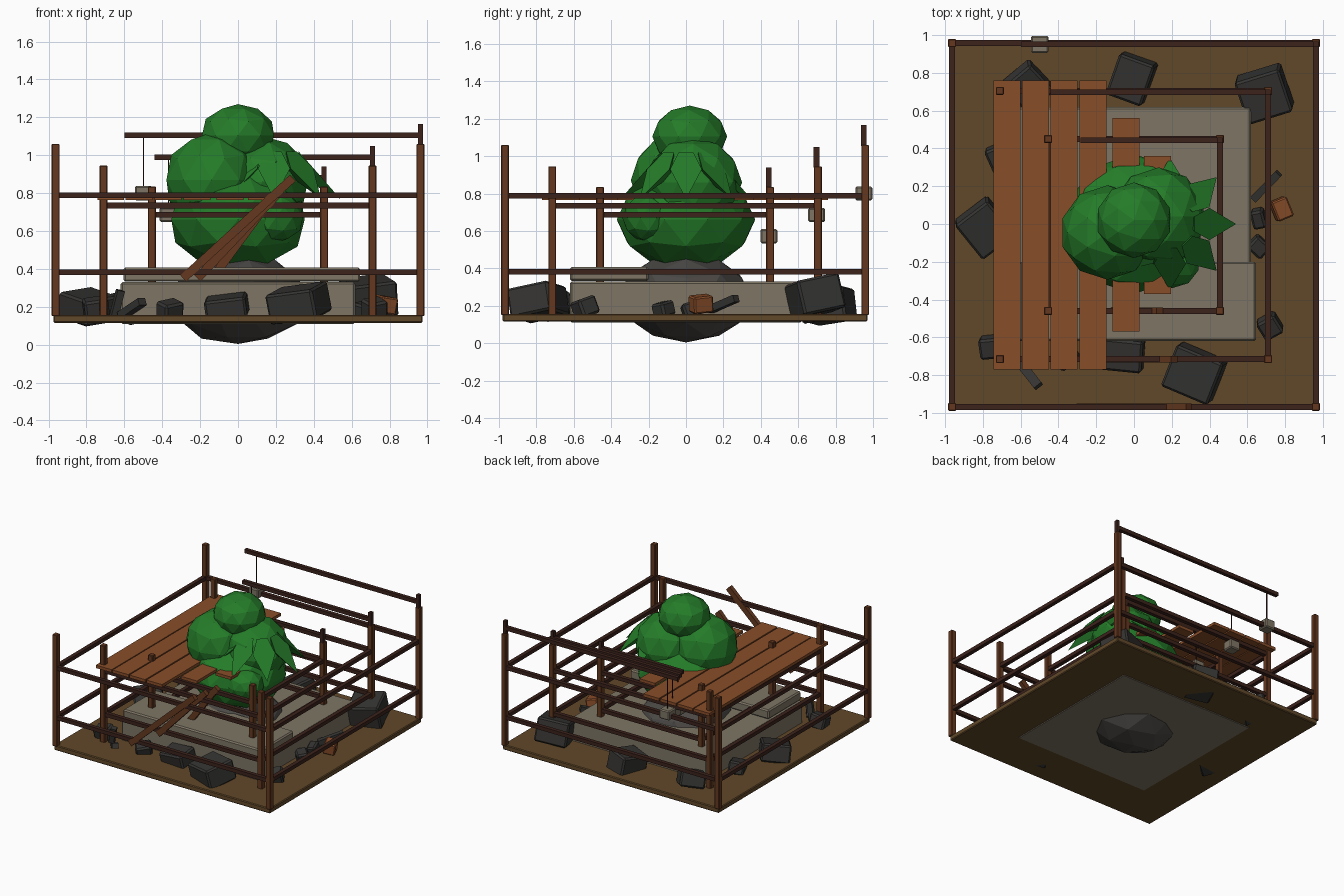
import bpy, math, random
from mathutils import Vector, Matrix

if "Cube" in bpy.data.objects:
    bpy.data.objects.remove(bpy.data.objects["Cube"])
random.seed(4)


def mat(name, rgb):
    m = bpy.data.materials.new(name)
    m.diffuse_color = (*rgb, 1)
    m.use_nodes = True
    m.node_tree.nodes["Principled BSDF"].inputs["Base Color"].default_value = m.diffuse_color
    return m


SOIL = mat("soil", (0.12, 0.065, 0.022))
POST = mat("post_wood", (0.13, 0.04, 0.014))
RAIL = mat("rail_wood", (0.045, 0.016, 0.011))
PLANK = mat("plank_wood", (0.25, 0.075, 0.022))
STONE = mat("stone", (0.035, 0.034, 0.032))
ROCK = mat("rock", (0.07, 0.065, 0.06))
CONC = mat("concrete", (0.21, 0.18, 0.13))
LEAF = mat("leaf", (0.018, 0.2, 0.022))


def finish(o, name, material, bevel=0):
    o.name = name
    o.data.materials.append(material)
    if bevel:
        b = o.modifiers.new("bevel", 'BEVEL')
        b.width = bevel
        b.segments = 1
    return o


def box(name, c, s, material, rot=(0, 0, 0), bevel=0):
    bpy.ops.mesh.primitive_cube_add(size=1, location=c, rotation=rot)
    o = bpy.context.object
    o.scale = s
    bpy.ops.object.transform_apply(location=False, rotation=False, scale=True)
    return finish(o, name, material, bevel)


def blob(name, c, r, material=LEAF, jitter=0):
    bpy.ops.mesh.primitive_ico_sphere_add(subdivisions=2, radius=1, location=c)
    o = bpy.context.object
    o.scale = r
    bpy.ops.object.transform_apply(location=False, rotation=False, scale=True)
    for v in o.data.vertices:
        v.co *= 1 + random.uniform(-jitter, jitter)
    return finish(o, name, material)


# ground slab
box("ground", (0, -0.005, 0.136), (1.95, 1.95, 0.042), SOIL, bevel=0.006)

# concrete foundation and raised step
box("foundation", (0, 0, 0.22), (1.24, 1.24, 0.22), CONC, bevel=0.01)
box("upper_step", (0.02, -0.41, 0.37), (1.25, 0.42, 0.075), CONC, bevel=0.01)

# central rock under the bush, poking out below
blob("central_rock", (0, 0, 0.24), (0.36, 0.36, 0.24), ROCK, 0.03)


# fence tiers: half width, post top, upper rail height, beam height, block centre height
def fence(n, h, top, rail, beam, block, brace_top):
    k = h / 0.965
    for sx in (-1, 1):
        for sy in (-1, 1):
            box(f"{n}_post", (sx * h, sy * h - 0.005, (0.15 + top) / 2),
                (0.042, 0.042, top - 0.15), POST, bevel=0.004)
    for z in (rail, 0.382):
        for s in (-1, 1):
            box(f"{n}_rail_x", (0, s * h - 0.005, z), (2 * h, 0.032, 0.03), RAIL)
            box(f"{n}_rail_y", (s * h, -0.005, z), (0.032, 2 * h, 0.03), RAIL)
    # raised corner with overhanging beam and hanging weight
    y = h - 0.012
    box(f"{n}_corner_mast", (h, y, top + 0.05), (0.026, 0.03, 0.11), RAIL)
    x0 = -0.6 * k
    box(f"{n}_beam", ((x0 + h) / 2, y, beam), (h - x0, 0.03, 0.03), RAIL)
    x = -0.5 * k
    box(f"{n}_rope", (x, y, (beam + block) / 2), (0.006, 0.006, beam - block), RAIL)
    box(f"{n}_weight", (x, y, block), (0.092, 0.09, 0.076), CONC, bevel=0.008)
    # diagonal brace on the front
    a, b = Vector((-0.29 * k, 0, 0.35)), Vector((0.29 * k, 0, brace_top))
    d = b - a
    c = (a + b) / 2
    box(f"{n}_brace", (c.x, -h - 0.005, c.z), (d.length, 0.034, 0.045), POST,
        (0, -math.atan2(d.z, d.x), 0))


fence("outer", 0.963, 1.06, 0.788, 1.105, 0.80, 0.88)
fence("middle", 0.71, 0.945, 0.735, 0.99, 0.685, 0.80)
fence("inner", 0.455, 0.835, 0.686, 0.88, 0.572, 0.72)

# deck planks
for x, half in ((-0.672, .765), (-0.522, .765), (-0.37, .765),
                (-0.217, .765), (-0.042, .565), (0.125, .365)):
    box("deck_plank", (x, -0.005, 0.777), (0.142, 2 * half, 0.024), PLANK)

# bush
blob("bush_base", (0, 0, 0.66), (0.37, 0.37, 0.27))
blob("bush_left", (-0.14, -0.045, 0.87), (0.25, 0.25, 0.25))
blob("bush_right", (0.13, 0.04, 0.86), (0.25, 0.26, 0.24))
blob("bush_side", (0.2, -0.2, 0.67), (0.15, 0.14, 0.13))
blob("bush_top", (0, 0.02, 1.105), (0.2, 0.2, 0.165))

# drooping leaf spikes
for i in range(8):
    t = math.tau * i / 8
    out = Vector((math.cos(t), math.sin(t), 0))
    side = Vector((-out.y, out.x, 0))
    c = Vector((0.19, 0, 0))
    v = [c + out * 0.13 + side * 0.04 + Vector((0, 0, 1.02)),
         c + out * 0.13 - side * 0.04 + Vector((0, 0, 1.02)),
         c + out * 0.21 - side * 0.085 + Vector((0, 0, 0.93)),
         c + out * 0.35 + Vector((0, 0, 0.77)),
         c + out * 0.21 + side * 0.085 + Vector((0, 0, 0.93)),
         c + out * 0.1 + Vector((0, 0, 0.9))]
    me = bpy.data.meshes.new("leaf_spike")
    me.from_pydata(v, [], [(0, 1, 2, 3, 4), (1, 0, 5), (2, 1, 5),
                           (3, 2, 5), (4, 3, 5), (0, 4, 5)][::1])
    o = bpy.data.objects.new("leaf_spike", me)
    bpy.context.collection.objects.link(o)
    me.flip_normals()
    finish(o, "leaf_spike", LEAF)

# loose stones: x, y, z, sizes, tilt, turn
for x, y, z, sx, sy, sz, tilt, turn in (
        (-0.01, 0.77, .20, .20, .23, .17, .15, -.35),
        (0.69, 0.69, .25, .25, .24, .19, .2, .3),
        (-0.79, -0.02, .20, .22, .24, .14, .22, .65),
        (0.32, -0.79, .22, .27, .24, .16, .2, -.4),
        (0.72, -0.54, .19, .11, .11, .10, .3, .5),
        (-0.56, 0.73, .20, .19, .20, .12, .3, .7),
        (-0.06, -0.69, .20, .22, .17, .11, .2, -.1),
        (-0.75, -0.65, .19, .13, .11, .11, .25, .1),
        (-0.36, -0.70, .18, .12, .10, .10, .3, .6),
        (-0.71, 0.35, .19, .12, .14, .10, .2, .4),
        (0.66, -0.12, .18, .09, .10, .08, .2, .8),
        (0.66, 0.03, .18, .07, .10, .08, .3, .2)):
    box("stone", (x, y, z), (sx, sy, sz), STONE, (tilt, -tilt * .6, turn), 0.012)

# scattered timber scraps
box("timber_scrap", (0.70, 0.20, .21), (.20, .04, .04), STONE, (0, -.3, .8))
box("timber_scrap", (-0.56, -0.79, .19), (.19, .05, .04), STONE, (0, -.4, -.9))
box("timber_scrap", (-0.64, -0.70, .21), (.04, .04, .16), STONE, (.2, .2, .3))
box("broken_crate", (0.78, 0.08, .21), (.09, .11, .09), PLANK, (.1, .15, .4), 0.008)
